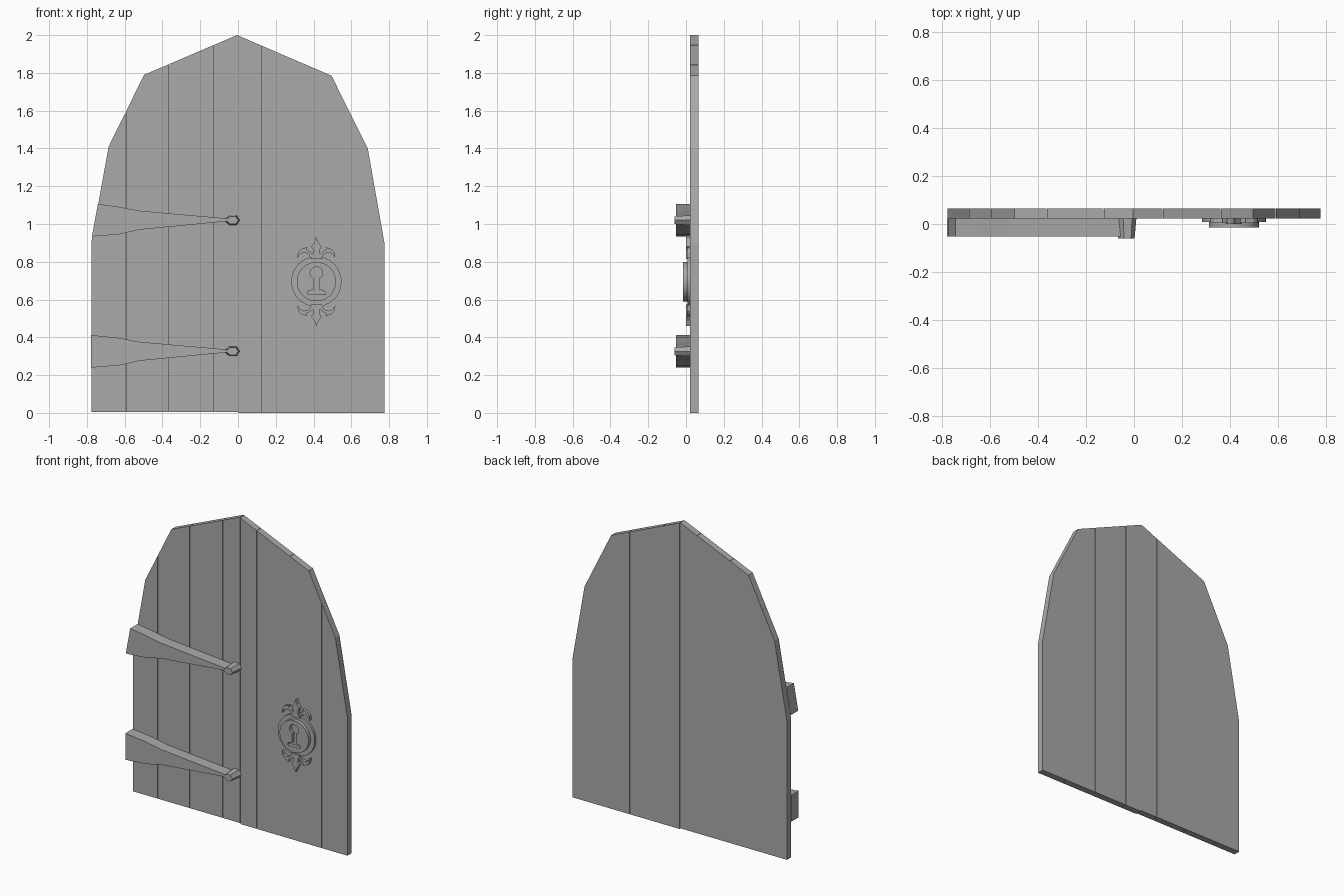
import bpy, bmesh, math

old = bpy.data.objects.get("Cube")
if old:
    bpy.data.objects.remove(old, do_unlink=True)

grey = bpy.data.materials.new("plain grey")
grey.use_nodes = True
colour = (0.4, 0.4, 0.4, 1)
grey.diffuse_color = colour
grey.node_tree.nodes["Principled BSDF"].inputs["Base Color"].default_value = colour


def plate(name, loops, y0, y1, smooth=False):
    """Fill (x, z) outlines, nested ones as holes, between depths y0 and y1."""
    curve = bpy.data.curves.new(name, 'CURVE')
    curve.dimensions = '2D'
    curve.fill_mode = 'BOTH'
    curve.extrude = (y1 - y0) / 2
    for loop in loops:
        spline = curve.splines.new('POLY')
        spline.points.add(len(loop) - 1)
        for point, (x, z) in zip(spline.points, loop):
            point.co = (x, z, 0, 1)
        spline.use_cyclic_u = True
    temp = bpy.data.objects.new(name, curve)
    mesh = bpy.data.meshes.new_from_object(temp)
    bpy.data.objects.remove(temp)
    bpy.data.curves.remove(curve)
    for v in mesh.vertices:
        x, z, depth = v.co
        v.co = (x, (y0 + y1) / 2 - depth, z)
    bm = bmesh.new()
    bm.from_mesh(mesh)
    bmesh.ops.remove_doubles(bm, verts=bm.verts, dist=0.0001)
    bmesh.ops.recalc_face_normals(bm, faces=bm.faces)
    for f in bm.faces:
        f.smooth = False
    bm.to_mesh(mesh)
    bm.free()
    mesh.materials.clear()
    mesh.materials.append(grey)
    obj = bpy.data.objects.new(name, mesh)
    bpy.context.collection.objects.link(obj)
    if smooth:
        bpy.ops.object.select_all(action='DESELECT')
        obj.select_set(True)
        bpy.context.view_layer.objects.active = obj
        bpy.ops.object.shade_smooth_by_angle(angle=math.radians(30))
    return obj


def arc(cx, cz, r, start=0, end=360, n=40):
    steps = n if end - start == 360 else n - 1
    angles = [math.radians(start + (end - start) * i / steps) for i in range(n)]
    return [(cx + r * math.cos(a), cz + r * math.sin(a)) for a in angles]


# Door planks, cut from the faceted arch
ARCH = [(-0.775, 0.91), (-0.685, 1.41), (-0.497, 1.79), (-0.005, 2.0),
        (0.495, 1.785), (0.687, 1.4), (0.775, 0.9)]


def arch_height(x):
    for (xa, za), (xb, zb) in zip(ARCH, ARCH[1:]):
        if xa <= x <= xb:
            return za + (zb - za) * (x - xa) / (xb - xa)


seams = [-0.775, -0.595, -0.363, -0.125, 0.0, 0.12, 0.36, 0.59, 0.775]
gap = 0.001
for i, (a, b) in enumerate(zip(seams, seams[1:])):
    x0 = a if i == 0 else a + gap
    x1 = b if b == seams[-1] else b - gap
    base = 0.006 if b <= 0 else 0
    crown = [p for p in reversed(ARCH) if x0 < p[0] < x1]
    plate(f"plank_{i + 1}", [[(x0, base), (x1, base), (x1, arch_height(x1))]
                             + crown + [(x0, arch_height(x0))]], 0.022, 0.065)

# Tapered hinge straps with faceted end studs
for label, z, top_x, low_x in (("lower", 0.326, -0.777, -0.777),
                               ("upper", 1.02, -0.742, -0.773)):
    upper = [(top_x, 0.086), (-0.64, 0.072), (-0.52, 0.05), (-0.04, 0.008)]
    lower = [(-0.04, -0.004), (-0.52, -0.05), (-0.63, -0.075), (low_x, -0.086)]
    plate(f"{label}_hinge_strap", [[(x, z + h) for x, h in upper + lower]],
          -0.053, 0.023)
    hexagon = [(-0.075, 0), (-0.045, 0.026), (-0.008, 0.026),
               (0.01, 0), (-0.008, -0.026), (-0.045, -0.026)]
    stud = plate(f"{label}_hinge_stud", [[(x, z + h) for x, h in hexagon]],
                 -0.06, 0.023)
    for v in stud.data.vertices:
        if v.co.y < 0:
            v.co.x = -0.028 + (v.co.x + 0.028) * 0.8
            v.co.z = z + (v.co.z - z) * 0.8

# Lock plate: outer ring and raised disc with a keyhole recess
CX, CZ = 0.415, 0.695
plate("lock_ring", [arc(CX, CZ, 0.133)], 0.008, 0.023, True)
stem = [(-0.014, 0.018), (-0.016, -0.044), (-0.042, -0.048), (-0.048, -0.067),
        (0.048, -0.067), (0.042, -0.048), (0.016, -0.044), (0.014, 0.018)]
keyhole = [(CX + x, CZ + h) for x, h in stem]
keyhole += arc(CX, CZ + 0.045, 0.033, -60, 240, 20)
plate("lock_disc", [arc(CX, CZ, 0.104), keyhole], -0.015, 0.009, True)

# Lock ornaments: pointed finials and curls, mirrored up and down
spike = [(0, 0.236), (0.012, 0.205), (0.028, 0.185), (0.017, 0.168),
         (0.02, 0.145), (0.032, 0.12)]
curl = [(0.027, 0.122), (0.042, 0.148), (0.066, 0.155), (0.088, 0.145),
        (0.1, 0.124), (0.098, 0.152), (0.082, 0.172), (0.048, 0.183),
        (0.054, 0.17), (0.034, 0.16), (0.016, 0.14)]
for label, up in (("upper", 1), ("lower", -1)):
    outline = spike + [(-x, h) for x, h in reversed(spike[1:])]
    plate(f"{label}_lock_finial",
          [[(CX + x, CZ + up * h) for x, h in outline]], 0.0, 0.023)
    for side, s in (("left", 1), ("right", -1)):
        plate(f"{label}_{side}_lock_curl",
              [[(CX + s * x, CZ + up * h) for x, h in curl]], 0.004, 0.023)
